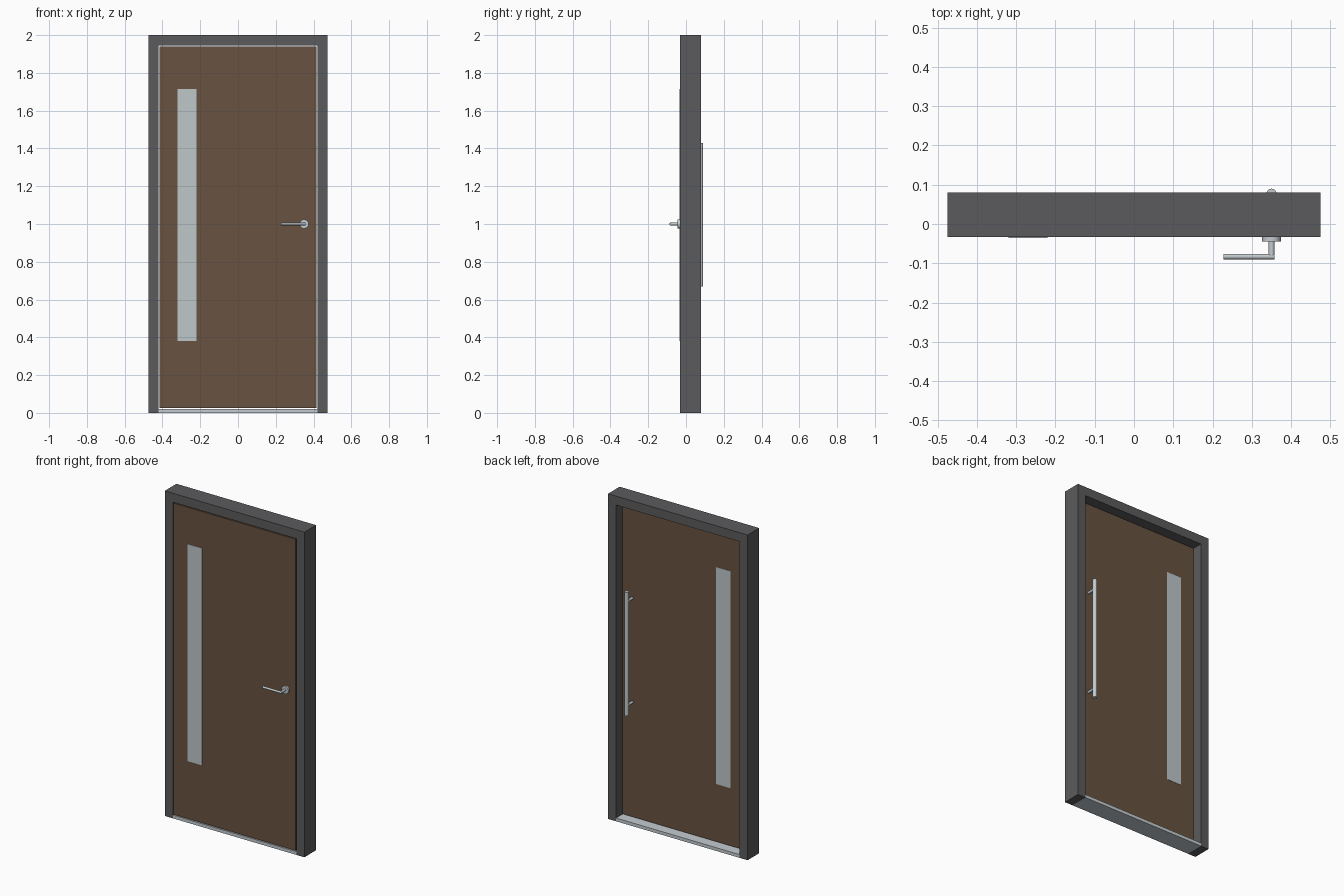
import bpy
import math
from mathutils import Vector

cube = bpy.data.objects.get("Cube")
if cube:
    bpy.data.objects.remove(cube, do_unlink=True)


def material(name, rgb):
    m = bpy.data.materials.new(name)
    m.use_nodes = True
    m.diffuse_color = (*rgb, 1)
    m.node_tree.nodes["Principled BSDF"].inputs["Base Color"].default_value = (*rgb, 1)
    return m


GREY = material("dark grey frame", (0.105, 0.105, 0.11))
WOOD = material("brown wood", (0.14, 0.085, 0.053))
GLASS = material("pale glass", (0.52, 0.57, 0.59))
STEEL = material("brushed steel", (0.55, 0.6, 0.63))


def box(name, low, high, mat):
    low, high = Vector(low), Vector(high)
    bpy.ops.mesh.primitive_cube_add(size=1, location=(low + high) / 2)
    ob = bpy.context.object
    ob.name = name
    ob.scale = high - low
    bpy.ops.object.transform_apply(location=False, rotation=False, scale=True)
    ob.data.materials.append(mat)
    return ob


def rod(name, start, end, radius, sides=16):
    start, end = Vector(start), Vector(end)
    axis = end - start
    bpy.ops.mesh.primitive_cylinder_add(
        vertices=sides, radius=radius, depth=axis.length, location=(start + end) / 2,
        rotation=axis.to_track_quat("Z", "Y").to_euler())
    ob = bpy.context.object
    ob.name = name
    ob.data.materials.append(STEEL)
    bpy.ops.object.shade_smooth_by_angle(angle=math.radians(35))
    return ob


W, IN, TOP = 0.475, 0.42, 1.945      # outer half width, opening half width, opening top
FRONT, BACK = -0.033, 0.08           # frame depth
LEAF_BACK = 0.023                    # the leaf is flush in front, recessed behind
GAP = 0.005

# Frame and threshold
box("left_jamb", (IN, FRONT, 0), (W, BACK, TOP), GREY)
box("right_jamb", (-W, FRONT, 0), (-IN, BACK, TOP), GREY)
box("head_jamb", (-W, FRONT, TOP), (W, BACK, 2), GREY)
box("threshold", (-IN, FRONT, 0), (IN, BACK, 0.02), STEEL)

# Door leaf with a narrow window seen on both faces
box("door_leaf", (-IN + GAP, FRONT, 0.02 + GAP), (IN - GAP, LEAF_BACK, TOP - GAP), WOOD)
box("window", (-0.32, FRONT - 0.002, 0.38), (-0.22, LEAF_BACK + 0.002, 1.715), GLASS)

# Lever handle on the front
HX, HZ = 0.35, 1.0
rod("handle_rose", (HX, FRONT, HZ), (HX, FRONT - 0.011, HZ), 0.024)
rod("handle_stem", (HX, FRONT, HZ), (HX, -0.0835, HZ), 0.0075)
rod("handle_lever", (HX + 0.008, -0.083, HZ), (0.228, -0.083, HZ), 0.007)

# Long pull bar on the back, on two posts
BAR_Y = 0.077
rod("pull_bar", (HX, BAR_Y, 0.67), (HX, BAR_Y, 1.43), 0.013)
for name, z in (("lower_post", 0.73), ("upper_post", 1.37)):
    rod(name, (HX, LEAF_BACK, z), (HX, BAR_Y, z), 0.008)
